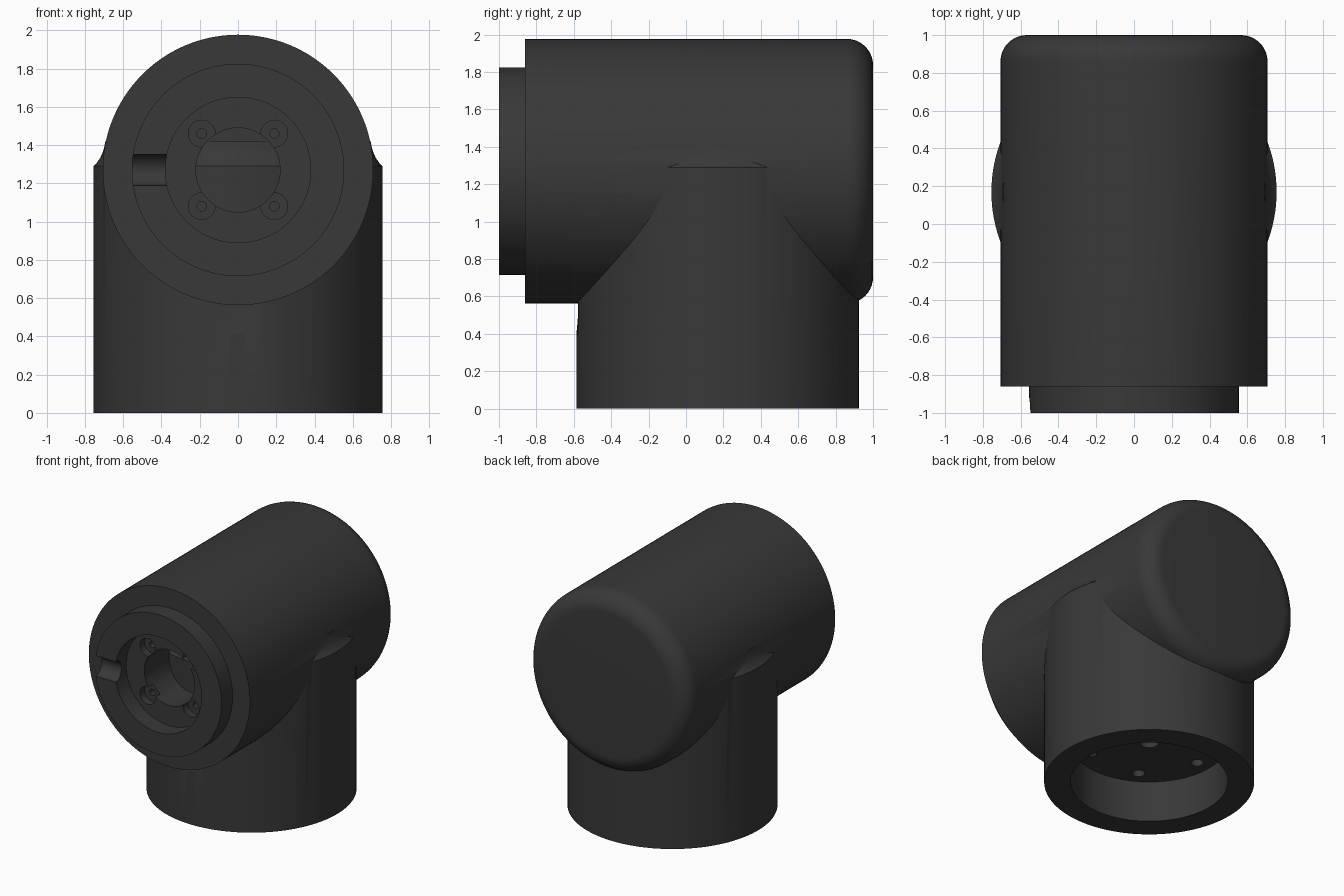
import bpy, bmesh, math
from mathutils import Matrix, Vector

if "Cube" in bpy.data.objects:
    bpy.data.objects.remove(bpy.data.objects["Cube"])

Z = Matrix.Identity(4)
Y = Matrix.Rotation(-math.pi / 2, 4, 'X')   # turns local z into world y
X = Matrix.Rotation(math.pi / 2, 4, 'Y')    # turns local z into world x


def lathe(name, profile, axis=Z, loc=(0, 0, 0), n=128):
    """Closed solid turned from (radius, height) points, starting and ending on the axis."""
    bm = bmesh.new()
    rings = []
    for r, h in profile:
        if r == 0:
            rings.append([bm.verts.new((0, 0, h))] * n)
        else:
            rings.append([bm.verts.new((r * math.cos(2 * math.pi * i / n),
                                        r * math.sin(2 * math.pi * i / n), h)) for i in range(n)])
    for a, b in zip(rings, rings[1:]):
        for i in range(n):
            j = (i + 1) % n
            quad = list(dict.fromkeys((a[i], a[j], b[j], b[i])))
            if len(quad) > 2:
                bm.faces.new(quad)
    bmesh.ops.recalc_face_normals(bm, faces=bm.faces)
    bm.transform(Matrix.Translation(Vector(loc)) @ axis)
    me = bpy.data.meshes.new(name)
    bm.to_mesh(me)
    bm.free()
    ob = bpy.data.objects.new(name, me)
    bpy.context.collection.objects.link(ob)
    return ob


def rod(name, r, h0, h1, axis, loc, n=32):
    return lathe(name, [(0, h0), (r, h0), (r, h1), (0, h1)], axis, loc, n)


def combine(target, other, op):
    bpy.context.view_layer.objects.active = target
    mod = target.modifiers.new(op, 'BOOLEAN')
    mod.operation, mod.solver, mod.object = op, 'EXACT', other
    bpy.ops.object.modifier_apply(modifier=mod.name)
    bpy.data.objects.remove(other)


CZ, CY = 1.27, 0.17   # height of the horizontal axis, y of the vertical axis

# Horizontal barrel: stepped bore, front collar, rounded back edge
fillet = [(0.567 + 0.14 * math.cos(a), 0.86 + 0.14 * math.sin(a))
          for a in (math.pi / 2 * k / 10 for k in range(11))]
barrel = lathe("elbow_housing",
               [(0, -0.50), (0.22, -0.50), (0.22, -0.86), (0.38, -0.86), (0.38, -1.0),
                (0.555, -1.0), (0.555, -0.86), (0.707, -0.86)] + fillet + [(0, 1.0)],
               Y, (0, 0, CZ))

# Vertical socket: open recess below, concave shoulder above
shoulder = [(0.755, 1.29), (0.738, 1.308), (0.722, 1.33), (0.709, 1.357), (0.699, 1.39), (0.694, 1.42)]
socket = lathe("socket",
               [(0, 0.50), (0.07, 0.50), (0.07, 0.325), (0.565, 0.325), (0.565, 0),
                (0.755, 0)] + shoulder + [(0, 1.42)],
               Z, (0, CY, 0))

# Six bolt holes in the socket ceiling
for k in range(6):
    a = k * math.pi / 3
    combine(socket, rod("bolt_hole", 0.045, 0.25, 0.48, Z,
                        (0.45 * math.cos(a), CY + 0.45 * math.sin(a), 0)), 'DIFFERENCE')

# Shallow relief under the front of the barrel
combine(socket, lathe("relief", [(0, -0.9), (0.15, -0.9), (0.15, -0.584), (0.09, -0.571), (0, -0.571)],
                      Y, (0, 0, 0.565), 64), 'DIFFERENCE')

combine(barrel, socket, 'UNION')

# Four counterbored screw holes around the bore
for sx in (-1, 1):
    for sz in (-1, 1):
        cutter = lathe("screw_hole", [(0, -0.93), (0.07, -0.93), (0.07, -0.80), (0.025, -0.80),
                                      (0.025, -0.70), (0, -0.70)],
                       Y, (0.19 * sx, 0, CZ + 0.19 * sz), 32)
        combine(barrel, cutter, 'DIFFERENCE')

# Half-round key slot through the collar
combine(barrel, rod("key_slot", 0.081, -0.75, -0.3, X, (0, -1.0, CZ)), 'DIFFERENCE')

# Dark finish and smooth shading
mat = bpy.data.materials.new("dark_plastic")
mat.diffuse_color = (0.04, 0.04, 0.04, 1)
mat.use_nodes = True
mat.node_tree.nodes["Principled BSDF"].inputs["Base Color"].default_value = mat.diffuse_color
barrel.data.materials.clear()
barrel.data.materials.append(mat)
bpy.context.view_layer.update()
barrel.select_set(True)
bpy.context.view_layer.objects.active = barrel
bpy.ops.object.shade_smooth_by_angle(angle=math.radians(25))
